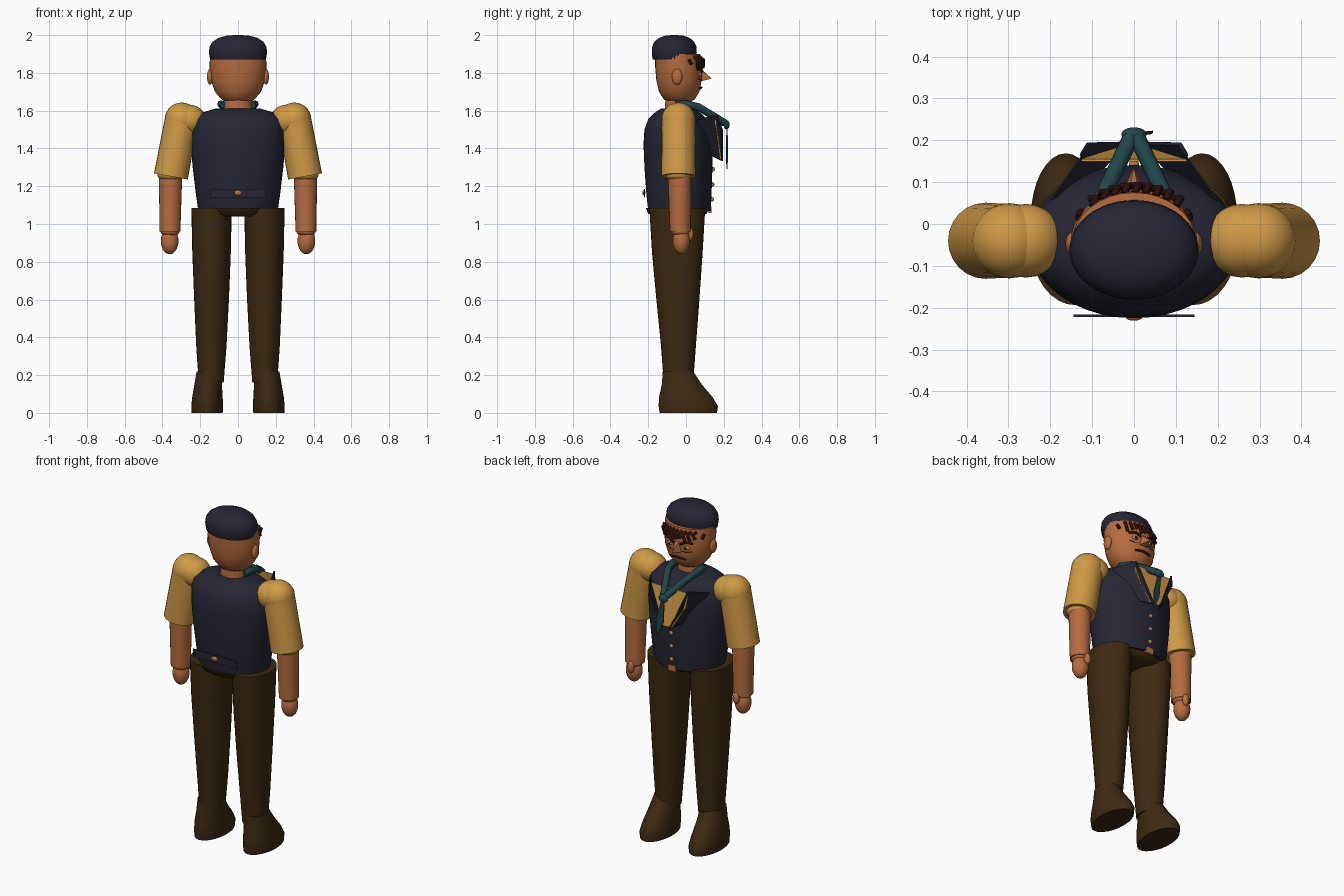
import bpy, bmesh, math
from mathutils import Vector, Matrix

cube = bpy.data.objects.get("Cube")
if cube:
    bpy.data.objects.remove(cube, do_unlink=True)


def material(name, rgb):
    m = bpy.data.materials.new(name)
    m.use_nodes = True
    m.diffuse_color = (*rgb, 1)
    m.node_tree.nodes["Principled BSDF"].inputs["Base Color"].default_value = (*rgb, 1)
    return m


NAVY = material("navy_wool", (0.018, 0.019, 0.033))
BROWN = material("brown_cloth", (0.045, 0.022, 0.006))
YELLOW = material("mustard_shirt", (0.62, 0.32, 0.06))
SKIN = material("skin", (0.47, 0.15, 0.05))
TEAL = material("teal_scarf", (0.015, 0.06, 0.068))
HAIR = material("dark_hair", (0.025, 0.005, 0.004))
COPPER = material("copper", (0.5, 0.17, 0.06))
WHITE = material("eye_amber", (0.55, 0.36, 0.12))


def finish(name, bm, mat, angle=40):
    bmesh.ops.recalc_face_normals(bm, faces=bm.faces)
    me = bpy.data.meshes.new(name)
    bm.to_mesh(me)
    bm.free()
    me.materials.append(mat)
    ob = bpy.data.objects.new(name, me)
    bpy.context.collection.objects.link(ob)
    bpy.ops.object.select_all(action="DESELECT")
    ob.select_set(True)
    bpy.context.view_layer.objects.active = ob
    bpy.ops.object.shade_smooth_by_angle(angle=math.radians(angle))
    return ob


def loft(name, mat, rings, n=32, ribs=()):
    """Stack elliptical rings given as (z, cx, cy, rx, ry); rings in ribs are fluted."""
    bm = bmesh.new()
    loops = []
    for i, (z, cx, cy, rx, ry) in enumerate(rings):
        loop = []
        for k in range(n):
            a = math.tau * k / n
            f = 0.95 if i in ribs and k % 2 else 1
            loop.append(bm.verts.new((cx + f * rx * math.cos(a), cy + f * ry * math.sin(a), z)))
        loops.append(loop)
    for lo, hi in zip(loops, loops[1:]):
        for k in range(n):
            j = (k + 1) % n
            bm.faces.new((lo[k], lo[j], hi[j], hi[k]))
    bm.faces.new(loops[0])
    bm.faces.new(loops[-1])
    return finish(name, bm, mat)


def ball(name, mat, centre, radii, tilt=0):
    bm = bmesh.new()
    m = Matrix.Translation(centre) @ Matrix.Rotation(tilt, 4, "Y") @ Matrix.Diagonal((*radii, 1))
    bmesh.ops.create_uvsphere(bm, u_segments=24, v_segments=14, radius=1, matrix=m)
    return finish(name, bm, mat)


def limb(name, mat, a, b, r1, r2, n=24):
    a, b = Vector(a), Vector(b)
    bm = bmesh.new()
    m = Matrix.Translation((a + b) / 2) @ (b - a).to_track_quat("Z", "Y").to_matrix().to_4x4()
    bmesh.ops.create_cone(bm, cap_ends=True, segments=n, radius1=r1, radius2=r2,
                          depth=(b - a).length, matrix=m)
    return finish(name, bm, mat)


def plate(name, mat, points, depth=0.006):
    """Thin panel from an outline, thickened towards the back of the outline."""
    bm = bmesh.new()
    face = bm.faces.new([bm.verts.new(p) for p in points])
    out = bmesh.ops.extrude_face_region(bm, geom=[face])["geom"]
    bmesh.ops.translate(bm, vec=(0, -depth, 0),
                        verts=[v for v in out if isinstance(v, bmesh.types.BMVert)])
    return finish(name, bm, mat, 20)


def rod(name, mat, points, r):
    """Bevelled polyline with round section."""
    cu = bpy.data.curves.new(name, "CURVE")
    cu.dimensions = "3D"
    cu.bevel_depth, cu.bevel_resolution, cu.use_fill_caps = r, 2, True
    sp = cu.splines.new("POLY")
    sp.points.add(len(points) - 1)
    for p, co in zip(sp.points, points):
        p.co = (*co, 1)
    cu.materials.append(mat)
    ob = bpy.data.objects.new(name, cu)
    bpy.context.collection.objects.link(ob)


def box(name, mat, centre, size):
    bm = bmesh.new()
    bmesh.ops.create_cube(bm, size=1, matrix=Matrix.Translation(centre) @ Matrix.Diagonal((*size, 1)))
    return finish(name, bm, mat)


def face_y(x):
    return -0.037 + 0.122 * math.sqrt(1 - (x / 0.15) ** 2)


# Head, neck and cap
loft("head", SKIN, [(1.64, 0, -0.035, 0.055, 0.05), (1.66, 0, -0.035, 0.088, 0.082),
                    (1.70, 0, -0.036, 0.122, 0.107), (1.76, 0, -0.037, 0.143, 0.12),
                    (1.83, 0, -0.04, 0.151, 0.123), (1.90, 0, -0.045, 0.148, 0.12)])
loft("neck", SKIN, [(1.58, 0, -0.045, 0.075, 0.068), (1.68, 0, -0.045, 0.07, 0.063)])
loft("cap", NAVY, [(1.872, 0, -0.062, 0.148, 0.115), (1.91, 0, -0.062, 0.154, 0.119),
                   (1.94, 0, -0.062, 0.15, 0.117), (1.965, 0, -0.062, 0.134, 0.105),
                   (1.985, 0, -0.062, 0.104, 0.082), (1.997, 0, -0.062, 0.06, 0.047),
                   (2.0, 0, -0.062, 0.02, 0.016)], n=80, ribs=(0,))

# Face
bm = bmesh.new()
nose = [bm.verts.new(p) for p in ((-0.012, 0.075, 1.825), (0.012, 0.075, 1.825),
                                  (-0.028, 0.075, 1.755), (0.028, 0.075, 1.755), (0, 0.137, 1.77))]
for f in ((0, 1, 4), (1, 3, 4), (3, 2, 4), (2, 0, 4), (0, 2, 3, 1)):
    bm.faces.new([nose[i] for i in f])
finish("nose", bm, SKIN, 20)
rod("moustache", HAIR, [(x, face_y(x) - 0.004, 1.722 - 2 * x * x) for x in (-0.05, -0.025, 0, 0.025, 0.05)], 0.006)
for s in (-1, 1):
    ball("ear", SKIN, (s * 0.148, -0.047, 1.78), (0.016, 0.028, 0.042))
    ball("eye", WHITE, (s * 0.055, face_y(0.055) - 0.002, 1.79), (0.02, 0.008, 0.01))
    ball("pupil", HAIR, (s * 0.053, face_y(0.055) + 0.005, 1.79), (0.008, 0.004, 0.009))
    rod("eyebrow", HAIR, [(s * x, face_y(x) + 0.002, z) for x, z in
                          ((0.022, 1.808), (0.055, 1.825), (0.09, 1.818))], 0.007)
    rod("eye_crease", HAIR, [(s * x, face_y(x) + 0.001, z) for x, z in
                             ((0.03, 1.768), (0.055, 1.762), (0.085, 1.77))], 0.002)
    rod("sideburn", HAIR, [(s * 0.133, 0.015, 1.87), (s * 0.127, 0.03, 1.845)], 0.009)
for i in range(9):
    x = -0.1 + 0.025 * i
    drop = 0.01 * (i % 3)
    rod("hair_curl", HAIR, [(x, face_y(x) - 0.012, 1.885), (x + 0.012, face_y(x) + 0.008, 1.868),
                            (x - 0.004, face_y(x) + 0.007, 1.846 - drop)], 0.009)

# Waistcoat and hips
loft("waistcoat", NAVY, [(1.07, 0, -0.035, 0.21, 0.165), (1.15, 0, -0.037, 0.222, 0.172),
                         (1.30, 0, -0.04, 0.24, 0.18), (1.42, 0, -0.042, 0.25, 0.183),
                         (1.50, 0, -0.045, 0.25, 0.175), (1.555, 0, -0.045, 0.237, 0.155),
                         (1.59, 0, -0.045, 0.19, 0.12), (1.612, 0, -0.045, 0.115, 0.085)], n=40)
loft("hips", BROWN, [(1.04, 0, -0.045, 0.125, 0.13), (1.055, 0, -0.045, 0.19, 0.155),
                     (1.085, 0, -0.045, 0.225, 0.168)], n=40)
box("back_strap", NAVY, (0, -0.219, 1.163), (0.29, 0.006, 0.045))
ball("strap_button", COPPER, (0, -0.223, 1.165), (0.02, 0.008, 0.014))
for z, y in ((1.29, 0.142), (1.21, 0.139), (1.13, 0.137)):
    ball("front_button", COPPER, (0, y, z), (0.012, 0.011, 0.012))
box("buckle", COPPER, (0, 0.128, 1.075), (0.05, 0.016, 0.035))

# Shirt front, lapels and scarf
plate("shirt_front", YELLOW, [(-0.125, 0.155, 1.565), (0.125, 0.155, 1.565),
                              (0.115, 0.168, 1.48), (0.035, 0.186, 1.345), (-0.035, 0.186, 1.345),
                              (-0.115, 0.168, 1.48)])
for s in (-1, 1):
    plate("lapel", NAVY, [(s * 0.2, 0.06, 1.55), (s * 0.125, 0.165, 1.58),
                          (s * 0.11, 0.19, 1.50), (s * 0.02, 0.192, 1.335), (s * 0.07, 0.14, 1.36)])
    rod("lapel_edge", NAVY, [(s * 0.125, 0.165, 1.575), (s * 0.11, 0.19, 1.50), (s * 0.02, 0.192, 1.335)], 0.005)
    rod("scarf_band", TEAL, [(s * 0.075, -0.05, 1.63), (s * 0.09, 0.0, 1.635),
                             (s * 0.075, 0.065, 1.62), (s * 0.008, 0.205, 1.535)], 0.02)
ball("scarf_knot", TEAL, (0, 0.215, 1.525), (0.03, 0.016, 0.024))
plate("scarf_tail", TEAL, [(-0.008, 0.22, 1.51), (0.012, 0.22, 1.51), (0.045, 0.223, 1.39),
                           (0.04, 0.22, 1.29), (0.0, 0.217, 1.38)])

# Arms, legs and shoes, mirrored
for s in (-1, 1):
    ball("inner_shoulder", YELLOW, (s * 0.258, -0.04, 1.55), (0.088, 0.088, 0.082))
    ball("shoulder", YELLOW, (s * 0.298, -0.04, 1.553), (0.09, 0.09, 0.09))
    limb("sleeve", YELLOW, (s * 0.298, -0.04, 1.56), (s * 0.355, -0.04, 1.252), 0.088, 0.091)
    ball("elbow", YELLOW, (s * 0.357, -0.04, 1.262), (0.07, 0.07, 0.04))
    limb("forearm", SKIN, (s * 0.357, -0.035, 1.27), (s * 0.36, -0.03, 0.96), 0.062, 0.055)
    ball("wrist", SKIN, (s * 0.36, -0.028, 0.96), (0.05, 0.048, 0.026))
    ball("hand", SKIN, (s * 0.362, -0.025, 0.91), (0.047, 0.045, 0.07))
    ball("thumb", SKIN, (s * 0.35, 0.022, 0.945), (0.02, 0.018, 0.035))
    loft("trouser_leg", BROWN, [(0.16, s * 0.142, -0.04, 0.066, 0.078), (0.35, s * 0.141, -0.04, 0.08, 0.092),
                                (0.6, s * 0.14, -0.043, 0.092, 0.114), (0.85, s * 0.14, -0.046, 0.102, 0.134),
                                (1.085, s * 0.14, -0.046, 0.107, 0.148)])
    loft("shoe", BROWN, [(0, s * 0.163, 0.012, 0.082, 0.152), (0.035, s * 0.163, 0.012, 0.084, 0.157),
                         (0.08, s * 0.162, 0, 0.081, 0.143), (0.15, s * 0.158, -0.022, 0.073, 0.106),
                         (0.22, s * 0.153, -0.043, 0.066, 0.08)])
